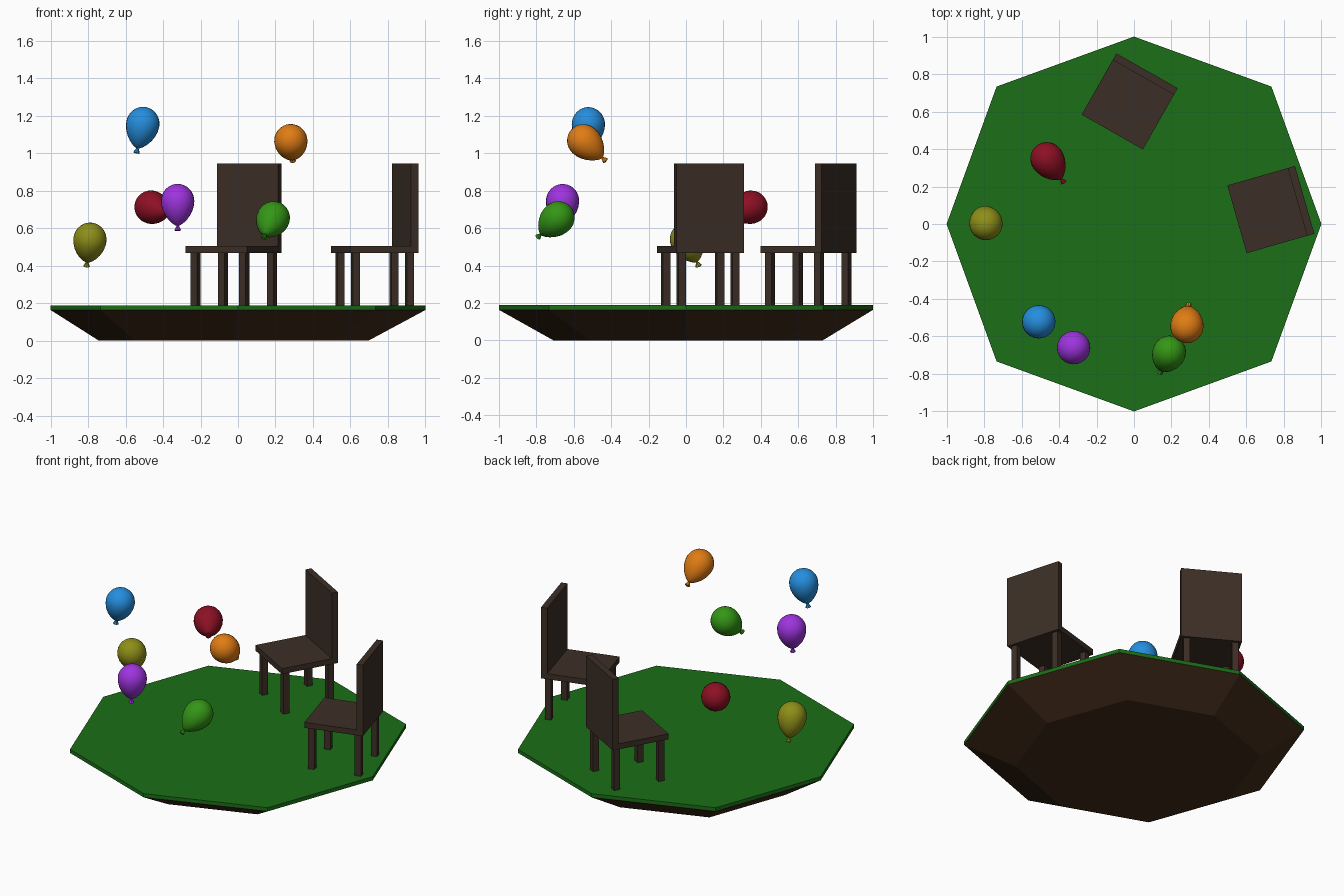
import bpy, bmesh, math
from mathutils import Vector, Matrix

if "Cube" in bpy.data.objects:
    bpy.data.objects.remove(bpy.data.objects["Cube"])


def material(name, rgb):
    m = bpy.data.materials.new(name)
    lin = [((c / 255 + 0.055) / 1.055) ** 2.4 if c > 10 else c / 255 / 12.92 for c in rgb]
    m.diffuse_color = (*lin, 1)
    m.use_nodes = True
    m.node_tree.nodes["Principled BSDF"].inputs["Base Color"].default_value = m.diffuse_color
    return m


def add_object(name, bm, mat, matrix=Matrix(), smooth=False):
    bmesh.ops.recalc_face_normals(bm, faces=bm.faces[:])
    for f in bm.faces:
        f.smooth = smooth
    me = bpy.data.meshes.new(name)
    bm.to_mesh(me)
    bm.free()
    me.materials.append(mat)
    ob = bpy.data.objects.new(name, me)
    ob.matrix_world = matrix
    bpy.context.collection.objects.link(ob)
    return ob


def box(name, size, centre, mat, matrix):
    bm = bmesh.new()
    bmesh.ops.create_cube(bm, size=1)
    bmesh.ops.scale(bm, vec=size, verts=bm.verts)
    bmesh.ops.translate(bm, vec=centre, verts=bm.verts)
    add_object(name, bm, mat, matrix)


def octagon_slab(name, low, high, mat):
    # each end: (z, scale, x offset, y offset)
    bm = bmesh.new()
    rings = []
    for z, s, ox, oy in (low, high):
        ring = []
        for i in range(8):
            r = s * (1.0 if i % 2 == 0 else 1.037)
            a = math.pi / 4 * i
            ring.append(bm.verts.new((ox + r * math.cos(a), oy + r * math.sin(a), z)))
        bm.faces.new(ring)
        rings.append(ring)
    for i in range(8):
        j = (i + 1) % 8
        bm.faces.new((rings[0][i], rings[0][j], rings[1][j], rings[1][i]))
    add_object(name, bm, mat)


def lathe(name, profile, sides, mat, matrix, smooth):
    bm = bmesh.new()
    vs = [bm.verts.new((r, 0, z)) for r, z in profile]
    es = [bm.edges.new(p) for p in zip(vs, vs[1:])]
    bmesh.ops.spin(bm, geom=vs + es, axis=(0, 0, 1), cent=(0, 0, 0),
                   angle=2 * math.pi, steps=sides)
    bmesh.ops.remove_doubles(bm, verts=bm.verts[:], dist=1e-4)
    add_object(name, bm, mat, matrix, smooth)


# Floating ground: tapered earth under a thin grass layer
octagon_slab("earth", (0, 0.72, -0.023, 0.011), (0.163, 1, 0, 0), material("earth", (66, 43, 25)))
octagon_slab("grass", (0.163, 1, 0, 0), (0.188, 1, 0, 0), material("grass", (27, 110, 24)))

# Two chairs; local +x points at the backrest
wood = material("dark_wood", (60, 47, 38))
for n, (x, y, angle) in enumerate([(-0.023, 0.654, 60.4), (0.73, 0.077, 16)], 1):
    mx = Matrix.Translation((x, y, 0)) @ Matrix.Rotation(math.radians(angle), 4, 'Z')
    box(f"seat_{n}", (0.376, 0.376, 0.037), (0, 0, 0.4865), wood, mx)
    box(f"backrest_{n}", (0.04, 0.376, 0.477), (0.168, 0, 0.7065), wood, mx)
    for sx, end in ((-1, "front"), (1, "back")):
        for sy, side in ((-1, "right"), (1, "left")):
            box(f"{end}_{side}_leg_{n}", (0.04, 0.04, 0.284),
                (0.15 * sx, 0.15 * sy, 0.328), wood, mx)

# Balloons: colour, centre at widest point, direction towards the knot
R = 0.089
body = [(R * math.sin(a), 0.092 * math.cos(a)) for a in [math.pi / 2 * i / 8 for i in range(9)]]
body += [(0.0865, -0.025), (0.079, -0.051), (0.066, -0.077),
         (0.049, -0.1), (0.029, -0.119), (0.012, -0.13), (0, -0.133)]
knot = [(0, -0.128), (0.005, -0.13), (0.018, -0.156), (0.01, -0.16), (0, -0.158)]
balloons = [
    ("blue", (37, 142, 222), (-0.508, -0.522, 1.155), (-0.034, 0, -0.155)),
    ("yellow", (142, 142, 24), (-0.79, 0.003, 0.538), (-0.018, 0.066, -0.143)),
    ("purple", (158, 52, 222), (-0.322, -0.66, 0.744), (0.0, -0.012, -0.16)),
    ("red", (140, 16, 36), (-0.463, 0.346, 0.712), (0.09, -0.127, -0.035)),
    ("orange", (224, 124, 20), (0.282, -0.545, 1.065), (0.01, 0.118, -0.108)),
    ("green", (52, 150, 22), (0.188, -0.686, 0.653), (-0.052, -0.11, -0.105)),
]
for name, rgb, centre, down in balloons:
    mat = material(name, rgb)
    rot = Vector((0, 0, -1)).rotation_difference(Vector(down)).to_matrix().to_4x4()
    mx = Matrix.Translation(centre) @ rot
    lathe(f"{name}_balloon", body, 24, mat, mx, True)
    lathe(f"{name}_balloon_knot", knot, 8, mat, mx, False)
